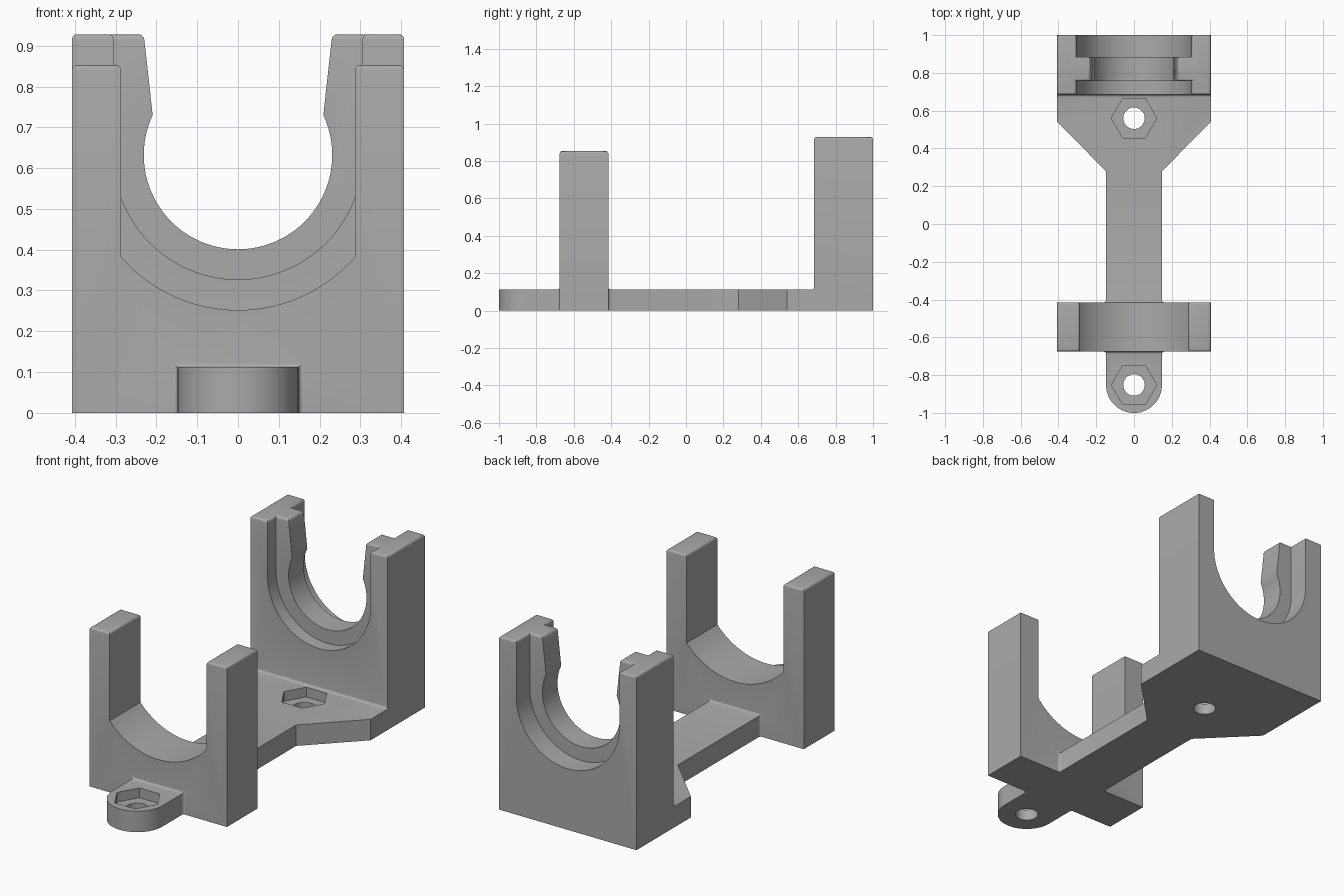
import bpy, bmesh
from math import sin, cos, pi, radians, sqrt, asin

cube = bpy.data.objects.get("Cube")
if cube:
    bpy.data.objects.remove(cube, do_unlink=True)

grey = bpy.data.materials.new("plain grey")
grey.use_nodes = True
COLOUR = (0.4, 0.4, 0.4, 1)
grey.diffuse_color = COLOUR
grey.node_tree.nodes["Principled BSDF"].inputs["Base Color"].default_value = COLOUR

HALF_W, STEM_W, PLATE_H = 0.407, 0.148, 0.112
AXIS_Z = 0.632
FRONT_TOP, BACK_TOP = 0.853, 0.928
FILLET = 0.013


def prism(name, points, depth):
    """Closed solid: a loop of 3D points pushed along the depth vector."""
    bm = bmesh.new()
    face = bm.faces.new([bm.verts.new(p) for p in points])
    ext = bmesh.ops.extrude_face_region(bm, geom=[face])
    moved = [g for g in ext["geom"] if isinstance(g, bmesh.types.BMVert)]
    bmesh.ops.translate(bm, verts=moved, vec=depth)
    bmesh.ops.recalc_face_normals(bm, faces=bm.faces)
    mesh = bpy.data.meshes.new(name)
    bm.to_mesh(mesh)
    bm.free()
    obj = bpy.data.objects.new(name, mesh)
    bpy.context.collection.objects.link(obj)
    mesh.materials.append(grey)
    return obj


def block(name, y0, y1, top):
    w = HALF_W
    return prism(name, [(-w, y0, 0), (w, y0, 0), (w, y0, top), (-w, y0, top)], (0, y1 - y0, 0))


def slot(name, y0, y1, radius, end_angle, top_x):
    """Cutter with a round floor about the cradle axis and sides up to top_x."""
    steps = 56
    angles = [-pi / 2 + end_angle * (2 * i / steps - 1) for i in range(steps + 1)]
    pts = [(radius * cos(a), y0, AXIS_Z + radius * sin(a)) for a in angles]
    pts += [(top_x, y0, 1.1), (-top_x, y0, 1.1)]
    return prism(name, pts, (0, y1 - y0, 0))


def column(name, y, radius, sides, z0, z1):
    pts = [(radius * cos(2 * pi * i / sides), y + radius * sin(2 * pi * i / sides), z0)
           for i in range(sides)]
    return prism(name, pts, (0, 0, z1 - z0))


def combine(target, tool, operation):
    tool.hide_render = True
    mod = target.modifiers.new(operation, 'BOOLEAN')
    mod.operation, mod.object, mod.solver = operation, tool, 'EXACT'
    bpy.context.view_layer.objects.active = target
    bpy.ops.object.modifier_apply(modifier=mod.name)
    bpy.data.objects.remove(tool, do_unlink=True)


# Base plate: round front tab, narrow stem and flared rear
right = [(STEM_W, 0.28), (HALF_W, 0.54), (HALF_W, 0.9)]
tab = [(STEM_W * cos(a), -0.852 + STEM_W * sin(a))
       for a in [-pi + pi * i / 32 for i in range(33)]]
outline = tab + right + [(-x, y) for x, y in reversed(right)]
bracket = prism("cradle_bracket", [(x, y, 0) for x, y in outline], (0, 0, PLATE_H))

# Upright cradle blocks
combine(bracket, block("front_block", -0.675, -0.415, FRONT_TOP), 'UNION')
combine(bracket, block("back_block", 0.685, 1.0, BACK_TOP), 'UNION')

# Front slot, then back grooves either side of a narrow-throated lip
combine(bracket, slot("front_slot", -0.8, -0.3, 0.38, asin(0.287 / 0.38), 0.287), 'DIFFERENCE')
for y0, y1 in ((0.6, 0.757), (0.885, 1.1)):
    combine(bracket, slot("back_groove", y0, y1, 0.305, pi / 2, 0.305), 'DIFFERENCE')
throat = pi / 2 + asin(0.098 / 0.231)
combine(bracket, slot("lip_slot", 0.7, 0.95, 0.231, throat, 0.25), 'DIFFERENCE')

# Round the block tops and fillet the inside corners along the plate
bm = bmesh.new()
bm.from_mesh(bracket.data)
bmesh.ops.remove_doubles(bm, verts=bm.verts, dist=0.0001)
bmesh.ops.dissolve_limit(bm, angle_limit=radians(1), verts=bm.verts, edges=bm.edges)
bmesh.ops.recalc_face_normals(bm, faces=bm.faces)


def at_height(edge, z):
    return all(abs(v.co.z - z) < 0.001 for v in edge.verts)


rounded = []
for e in bm.edges:
    if len(e.link_faces) != 2:
        continue
    on_top = at_height(e, FRONT_TOP) or at_height(e, BACK_TOP)
    inside = max(v.co.z for v in e.verts) < PLATE_H + 0.01 and e.calc_face_angle_signed() < -1.2
    if on_top or inside:
        rounded.append(e)
bmesh.ops.bevel(bm, geom=rounded, offset=FILLET, offset_type='OFFSET', segments=4,
                profile=0.5, affect='EDGES', clamp_overlap=True)
bm.to_mesh(bracket.data)
bm.free()

# Bolt holes with hexagonal nut pockets
for y in (-0.852, 0.56):
    combine(bracket, column("bolt_hole", y, 0.057, 40, -0.1, 0.3), 'DIFFERENCE')
    combine(bracket, column("nut_pocket", y, 0.12, 6, 0.06, 0.3), 'DIFFERENCE')

bpy.ops.object.select_all(action='DESELECT')
bracket.select_set(True)
bpy.context.view_layer.objects.active = bracket
bpy.ops.object.shade_smooth_by_angle(angle=radians(30))
